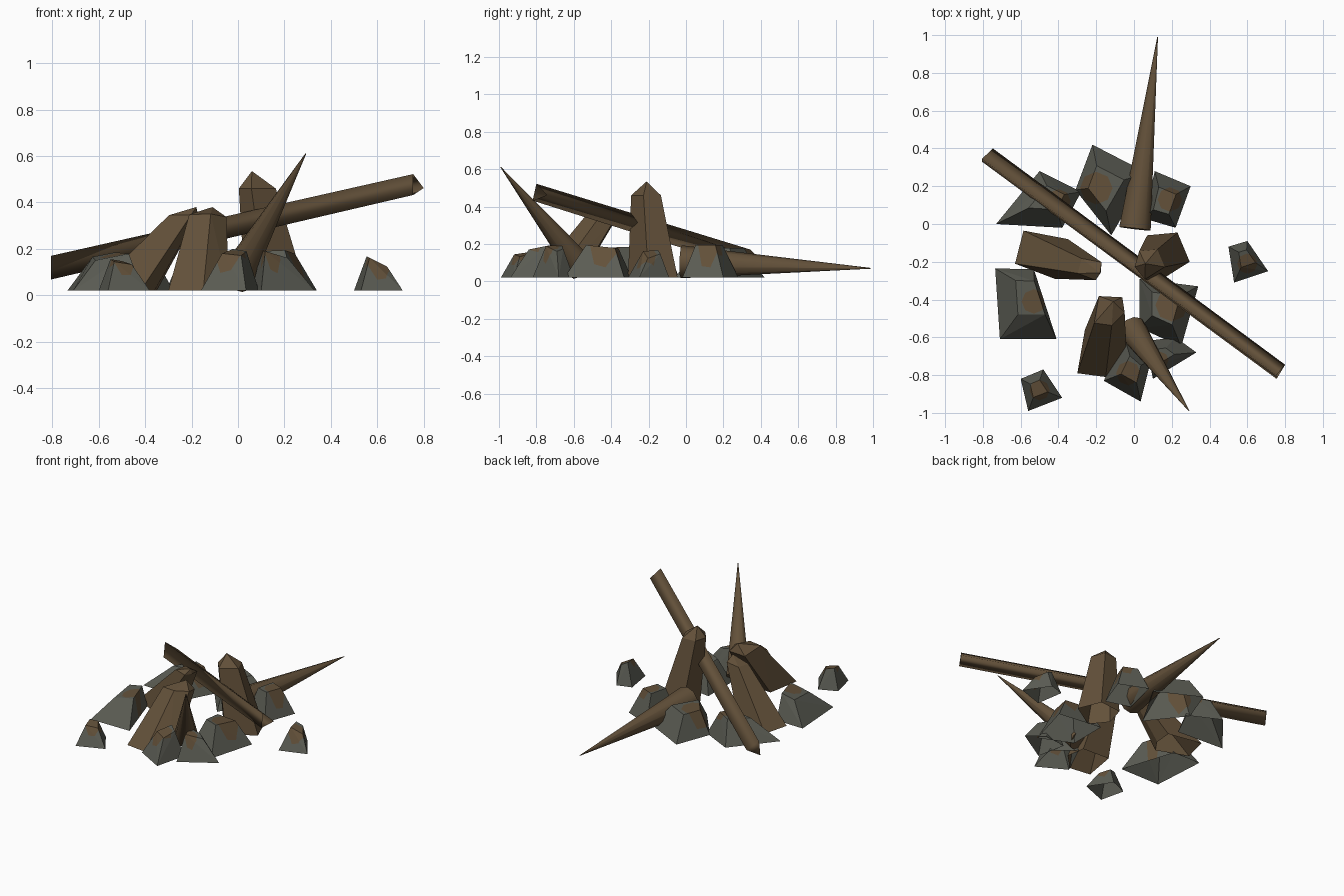
import bpy, bmesh, math
from mathutils import Vector

default_cube = bpy.data.objects.get("Cube")
if default_cube:
    bpy.data.objects.remove(default_cube)

GROUND = 0.02


def make_material(name, colour):
    material = bpy.data.materials.new(name)
    material.use_nodes = True
    material.diffuse_color = (*colour, 1)
    shader = material.node_tree.nodes["Principled BSDF"]
    shader.inputs["Base Color"].default_value = (*colour, 1)
    shader.inputs["Roughness"].default_value = 0.9
    return material


stone_grey = make_material("stone grey", (0.105, 0.108, 0.088))
bark_brown = make_material("bark brown", (0.125, 0.082, 0.042))


def finish(bm, name, materials):
    mesh = bpy.data.meshes.new(name)
    bm.to_mesh(mesh)
    bm.free()
    for material in materials:
        mesh.materials.append(material)
    obj = bpy.data.objects.new(name, mesh)
    bpy.context.collection.objects.link(obj)
    return obj


def hull(points):
    bm = bmesh.new()
    for point in points:
        bm.verts.new(point)
    result = bmesh.ops.convex_hull(bm, input=bm.verts)
    loose = [v for v in result["geom_interior"] if isinstance(v, bmesh.types.BMVert)]
    bmesh.ops.delete(bm, geom=loose, context="VERTS")
    bmesh.ops.dissolve_limit(bm, angle_limit=0.02, verts=bm.verts, edges=bm.edges)
    bmesh.ops.recalc_face_normals(bm, faces=bm.faces)
    return bm


# Foot outline on the ground with a shrunken, tilted copy above, open underneath
def frustum(foot, top, shrink, tilt, extra=()):
    corners = [Vector((x, y, GROUND)) for x, y in foot]
    middle = sum(corners, Vector()) / len(corners)
    points = corners + [Vector(p) for p in extra]
    for corner in corners:
        offset = (corner - middle) * shrink
        offset.z = offset.x * tilt[0] + offset.y * tilt[1]
        points.append(Vector(top) + offset)
    bm = hull(points)
    under = [f for f in bm.faces if f.normal.z < -0.95]
    bmesh.ops.delete(bm, geom=under, context="FACES")
    return bm


# Stone with one rusty patch bounded by an octagon
def stone(name, foot, top, patch, size=0.06, shrink=0.42, tilt=(0, 0)):
    bm = frustum(foot, top, shrink, tilt)
    centre = Vector((*patch, 0))
    angles = [math.tau * (i + 0.5) / 8 for i in range(8)]
    walls = [Vector((math.cos(a), math.sin(a), 0)) for a in angles]
    for wall in walls:
        bmesh.ops.bisect_plane(bm, geom=bm.verts[:] + bm.edges[:] + bm.faces[:],
                               plane_co=centre + wall * size, plane_no=wall)
    for face in bm.faces:
        offset = face.calc_center_median() - centre
        inside = all(offset.dot(wall) < size for wall in walls)
        if inside and offset.z > 0.07:
            face.material_index = 1
    finish(bm, name, [stone_grey, bark_brown])


# Leaning five-sided log with a blunt point
def log(name, foot, shoulder, tip, shrink, tilt=(0, 0)):
    finish(frustum(foot, shoulder, shrink, tilt, [tip]), name, [bark_brown])


# Sharpened round spike between two points
def spike(name, start, end, radius):
    a, b = Vector(start), Vector(end)
    bm = bmesh.new()
    bmesh.ops.create_cone(bm, cap_ends=True, segments=10, radius1=radius,
                          radius2=0.002, depth=(b - a).length)
    bm.transform((b - a).to_track_quat("Z", "Y").to_matrix().to_4x4())
    bmesh.ops.translate(bm, verts=bm.verts, vec=(a + b) / 2)
    obj = finish(bm, name, [bark_brown])
    bpy.ops.object.select_all(action="DESELECT")
    obj.select_set(True)
    bpy.context.view_layer.objects.active = obj
    bpy.ops.object.shade_smooth_by_angle(angle=math.radians(65))


# Ring of stones
stone("left_outer_stone", [(.5, -.12), (.6, -.09), (.71, -.25), (.53, -.31)],
      (.59, -.18, .15), (.6, -.21), .05, tilt=(-.5, 0))
stone("front_outer_stone", [(-.48, -.77), (-.38, -.92), (-.56, -.99), (-.6, -.82)],
      (-.51, -.87, .145), (-.5, -.88), .05, tilt=(-.2, .1))
stone("right_front_stone", [(-.53, -.24), (-.41, -.61), (-.71, -.61), (-.735, -.235)],
      (-.56, -.39, .17), (-.53, -.41), shrink=.48, tilt=(.2, .1))
stone("right_back_stone", [(-.5, .28), (-.28, .17), (-.38, -.02), (-.73, 0)],
      (-.45, .13, .18), (-.4, .12), tilt=(.1, 0))
stone("back_stone", [(-.22, .42), (.07, .27), (-.12, -.06), (-.31, .18)],
      (-.16, .2, .18), (-.2, .19), .08, shrink=.5)
stone("left_back_stone", [(.11, .28), (.3, .2), (.22, -.02), (.05, .03)],
      (.16, .12, .195), (.19, .13), shrink=.48)
stone("left_stone", [(.03, -.29), (.34, -.33), (.25, -.65), (.03, -.55)],
      (.16, -.44, .185), (.2, -.43), .08, shrink=.48, tilt=(0, -.1))
stone("front_stone", [(-.05, -.6), (.09, -.72), (.035, -.94), (-.16, -.83)],
      (-.01, -.77, .185), (-.03, -.79), tilt=(0, .2))
stone("left_front_stone", [(.06, -.62), (.22, -.6), (.33, -.68), (.1, -.82)],
      (.15, -.69, .18), (.14, -.72), .04, tilt=(-.3, 0))

# Leaning logs
log("left_log", [(.295, -.2), (.23, -.045), (.07, -.06), (.03, -.2), (.12, -.31)],
    (.075, -.205, .46), (.06, -.21, .535), .6)
log("right_log", [(-.63, -.21), (-.585, -.035), (-.35, -.08), (-.36, -.2), (-.42, -.29)],
    (-.225, -.24, .345), (-.18, -.26, .38), .45)
log("front_log", [(-.3, -.79), (-.15, -.81), (-.04, -.7), (-.06, -.57), (-.26, -.56)],
    (-.125, -.46, .335), (-.11, -.41, .38), .62, (0, -.2))

# Long three-sided pole across the pile, open at both ends
pole = hull([(-.805, .345, .17), (-.805, .33, .068), (-.747, .4, .115),
             (.755, -.8, .522), (.755, -.82, .432), (.8, -.745, .462)])
ends = [f for f in pole.faces if abs(f.normal.x) > 0.75]
bmesh.ops.delete(pole, geom=ends, context="FACES")
for face in pole.faces:
    face.smooth = True
finish(pole, "long_pole", [bark_brown])

# Sharpened spikes
spike("back_spike", (.005, -.025, .105), (.125, .99, .07), .088)
spike("front_spike", (-.012, -.555, .068), (.292, -.99, .61), .077)
